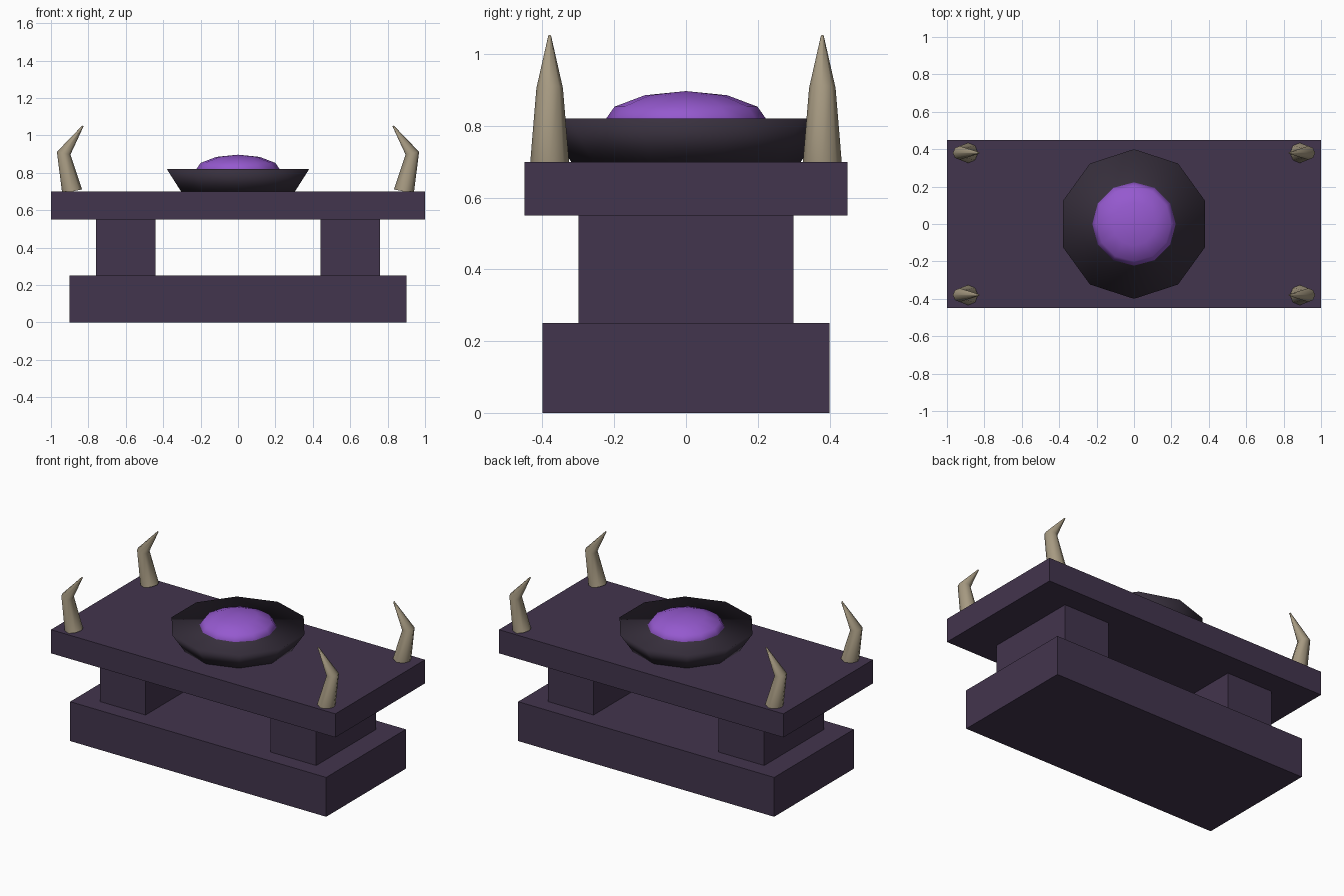
import bpy, bmesh, math
from mathutils import Vector

if "Cube" in bpy.data.objects:
    bpy.data.objects.remove(bpy.data.objects["Cube"])


def material(name, rgb):
    m = bpy.data.materials.new(name)
    m.diffuse_color = (*rgb, 1)
    m.use_nodes = True
    m.node_tree.nodes["Principled BSDF"].inputs["Base Color"].default_value = m.diffuse_color
    return m


stone = material("dark_stone", (0.055, 0.035, 0.075))
iron = material("dark_metal", (0.04, 0.03, 0.048))
glow = material("violet_glow", (0.30, 0.10, 0.62))
bone = material("bone", (0.38, 0.32, 0.22))


def box(name, x0, x1, y, z0, z1):
    bpy.ops.mesh.primitive_cube_add(size=1, location=((x0 + x1) / 2, 0, (z0 + z1) / 2))
    ob = bpy.context.object
    ob.name = name
    ob.scale = (x1 - x0, 2 * y, z1 - z0)
    bpy.ops.object.transform_apply(location=False, rotation=False, scale=True)
    ob.data.materials.append(stone)


def horn(name, sx, sy, sides=8):
    # Tapered, bent spike: rings (x, z, radius) mitred along the path
    path = [(0.887, 0.70, 0.054), (0.932, 0.905, 0.037), (0.829, 1.051, 0.004)]
    pts = [Vector((sx * x, sy * 0.38, z)) for x, z, _ in path]
    d0 = (pts[1] - pts[0]).normalized()
    d1 = (pts[2] - pts[1]).normalized()
    tangents = [d0, (d0 + d1).normalized(), d1]
    bm = bmesh.new()
    rings = []
    for p, t, (_, _, r) in zip(pts, tangents, path):
        v = Vector((0, 1, 0))
        u = v.cross(t)
        rings.append([bm.verts.new(p + r * (u * math.cos(a) + v * math.sin(a)))
                      for a in (2 * math.pi * i / sides for i in range(sides))])
    for a, b in zip(rings, rings[1:]):
        for i in range(sides):
            j = (i + 1) % sides
            bm.faces.new((a[i], a[j], b[j], b[i]))
    bm.faces.new(rings[0])
    bm.faces.new(rings[-1])
    bmesh.ops.recalc_face_normals(bm, faces=bm.faces)
    for f in bm.faces:
        f.smooth = len(f.verts) == 4
    me = bpy.data.meshes.new(name)
    bm.to_mesh(me)
    bm.free()
    me.materials.append(bone)
    bpy.context.collection.objects.link(bpy.data.objects.new(name, me))


# Stone table
box("base", -0.9, 0.9, 0.4, 0, 0.25)
box("left_pillar", -0.76, -0.44, 0.3, 0.25, 0.55)
box("right_pillar", 0.44, 0.76, 0.3, 0.25, 0.55)
box("table_slab", -1, 1, 0.45, 0.55, 0.70)

# Ten-sided bowl
bpy.ops.mesh.primitive_cone_add(vertices=10, radius1=0.32, radius2=0.40,
                                depth=0.12, location=(0, 0, 0.76))
bowl = bpy.context.object
bowl.name = "bowl"
bowl.data.materials.append(iron)
bpy.ops.object.shade_smooth()

# Flattened glowing dome in the bowl
bpy.ops.mesh.primitive_uv_sphere_add(segments=12, ring_count=6, radius=0.23,
                                     location=(0, 0, 0.81))
dome = bpy.context.object
dome.name = "glowing_dome"
dome.scale.z = 0.087 / 0.23
bpy.ops.object.transform_apply(location=False, rotation=False, scale=True)
dome.data.materials.append(glow)
bpy.ops.object.shade_smooth()

# Corner horns
for sx, side in ((-1, "left"), (1, "right")):
    for sy, end in ((-1, "front"), (1, "back")):
        horn(f"{end}_{side}_horn", sx, sy)
